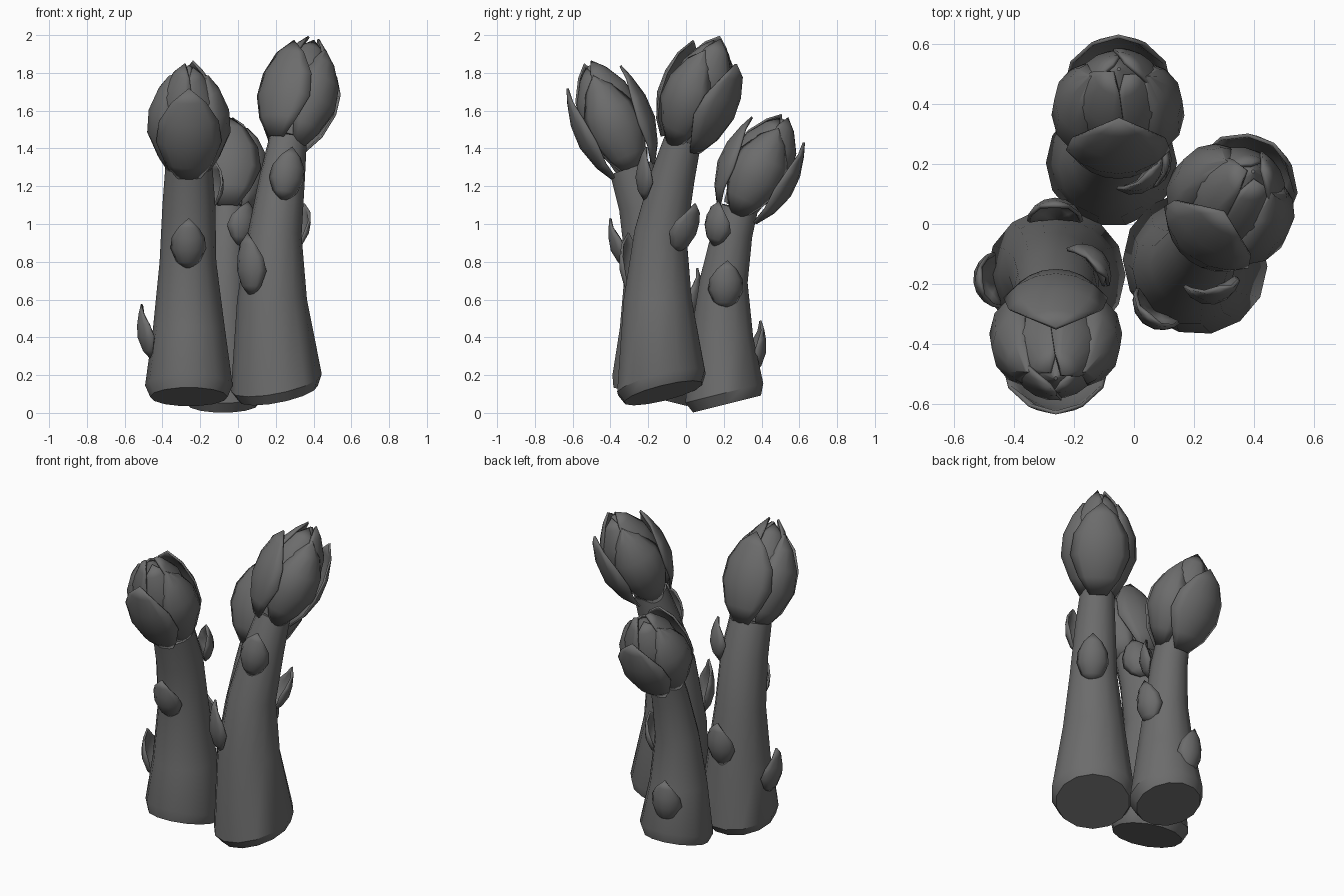
import bpy, bmesh, math
from mathutils import Vector

cube = bpy.data.objects.get("Cube")
if cube:
    bpy.data.objects.remove(cube, do_unlink=True)

grey = bpy.data.materials.new("dark grey")
grey.use_nodes = True
grey.diffuse_color = (0.15, 0.15, 0.15, 1)
grey.node_tree.nodes["Principled BSDF"].inputs["Base Color"].default_value = (0.15, 0.15, 0.15, 1)


def frame(axis, angle):
    """Outward, sideways and axial unit vectors for a heading in degrees."""
    a = Vector(axis).normalized()
    t = math.radians(angle)
    out = Vector((math.cos(t), math.sin(t), 0))
    out = (out - a * out.dot(a)).normalized()
    return out, a.cross(out), a


def finish(name, bm, sharp=35, thickness=0):
    bmesh.ops.remove_doubles(bm, verts=bm.verts, dist=0.0005)
    bmesh.ops.recalc_face_normals(bm, faces=bm.faces)
    mesh = bpy.data.meshes.new(name)
    bm.to_mesh(mesh)
    bm.free()
    mesh.materials.append(grey)
    ob = bpy.data.objects.new(name, mesh)
    bpy.context.collection.objects.link(ob)
    bpy.ops.object.select_all(action='DESELECT')
    ob.select_set(True)
    bpy.context.view_layer.objects.active = ob
    bpy.ops.object.shade_smooth_by_angle(angle=math.radians(sharp))
    if thickness:
        mod = ob.modifiers.new("Thickness", 'SOLIDIFY')
        mod.thickness = thickness
        mod.offset = 0


def skin(rows, closed):
    """Bridge rows of points into quads; closed rows become capped tubes."""
    bm = bmesh.new()
    grid = [[bm.verts.new(p) for p in row] for row in rows]
    n = len(rows[0])
    for lo, hi in zip(grid, grid[1:]):
        for i in range(n if closed else n - 1):
            j = (i + 1) % n
            bm.faces.new((lo[i], lo[j], hi[j], hi[i]))
    if closed:
        bm.faces.new(grid[0])
        bm.faces.new(grid[-1])
    return bm


def ring(centre, axis, radius, sides):
    out, side, _ = frame(axis, 0)
    angles = [math.tau * i / sides for i in range(sides)]
    return [centre + radius * (out * math.cos(t) + side * math.sin(t)) for t in angles]


def petal(name, origin, axis, angle, length, profile, tuck=0):
    """Cupped pointed leaf; profile rows are height share, radius, half angle.
    Tuck pulls the side edges in towards the axis."""
    out, side, up = frame(axis, angle)
    rows = []
    for v, r, half in profile:
        row = []
        for i in range(-3, 4):
            t = math.radians(half) * i / 3
            pull = r * (1 - tuck * (i / 3) ** 2)
            row.append(origin + up * v * length + pull * (out * math.cos(t) + side * math.sin(t)))
        rows.append(row)
    finish(name, skin(rows, False), 40, 0.012)


OPEN = [(0, .112, 26), (.18, .17, 44), (.42, .21, 54), (.65, .208, 48), (.86, .18, 29), (1, .152, 0)]
CLOSED = [(0, .1, 30), (.18, .16, 50), (.42, .215, 58), (.65, .207, 52), (.86, .157, 36), (1, .1, 0)]
INNER = [(0, .07, 40), (.25, .132, 55), (.5, .16, 56), (.72, .138, 55), (.9, .075, 50), (1, .025, 0)]
CORE = [(0, .095), (.2, .12), (.5, .14), (.75, .11), (.92, .05), (1, .006)]
BRACT = [(0, .02, 30), (.16, .062, 72), (.4, .09, 80), (.62, .092, 64), (.82, .084, 36), (1, .072, 0)]


def stem_at(path, z):
    for a, b in zip(path, path[1:]):
        if z <= b[2]:
            break
    t = (z - a[2]) / (b[2] - a[2])
    p = Vector(a).lerp(Vector(b), t)
    return p.xyz, p.w, Vector(b[:3]) - Vector(a[:3])


def spear(name, path, tilt, tip, turn, bracts):
    # Stem with a tilted cut base and a bevelled rim
    pts = [Vector(p[:3]) for p in path]
    rows = []
    for i, p in enumerate(pts):
        nxt, prv = pts[min(i + 1, len(pts) - 1)], pts[max(i - 1, 0)]
        axis = Vector(tilt) if i < 2 else nxt - prv
        rows.append(ring(p, axis, path[i][3], 14))
    finish(name + "_stem", skin(rows, True))

    # Bud core, two open and two closed outer petals, four inner petals
    base = pts[-1]
    axis = Vector(tip) - base
    length = axis.length
    up = axis.normalized()
    rows = [ring(base + up * v * length * 0.97, axis, r, 10) for v, r in CORE]
    finish(name + "_bud_core", skin(rows, True))
    for k in range(4):
        shape, tuck, share = (CLOSED, 0.2, 0.92) if k % 2 else (OPEN, 0, 0.91)
        petal(f"{name}_outer_petal_{k}", base - up * 0.03, axis, turn + 90 * k,
              length * share, shape, tuck)
        petal(f"{name}_inner_petal_{k}", base, axis, turn + 45 + 90 * k,
              length * (1 if k % 2 else 0.96), INNER)

    # Small scale leaves up the stem
    for k, (z, angle, size, lift) in enumerate(bracts):
        centre, radius, direction = stem_at(path, z)
        out, _, up = frame(direction, angle)
        origin = centre + out * (radius - 0.03 + lift) - up * size / 2
        petal(f"{name}_scale_leaf_{k}", origin, direction, angle, size, BRACT)


spear("front_right",
      [(-.26, -.19, .085, .205), (-.26, -.17, .145, .232), (-.26, -.165, .45, .19), (-.265, -.175, .8, .15),
       (-.26, -.22, 1.1, .14), (-.26, -.285, 1.3, .125)],
      (0, .25, 1), (-.26, -.52, 1.855), -90,
      [(.92, -90, .28, 0), (.43, 186, .29, .015), (.62, 90, .28, .02), (1.17, 45, .25, .015)])

spear("front_left",
      [(.212, -.12, .105, .215), (.203, -.13, .16, .245), (.18, -.15, .6, .185), (.195, -.135, .95, .142),
       (.235, -.07, 1.25, .12), (.265, -.015, 1.45, .1)],
      (-.2, -.25, 1), (.4, .18, 1.985), -126,
      [(.775, -130, .33, .015), (1.24, -80, .28, .01), (1.02, 48, .28, .015)])

spear("back",
      [(-.08, .217, .047, .19), (-.075, .203, .105, .218), (-.08, .19, .4, .17), (-.075, .2, .7, .13),
       (-.06, .245, .95, .11), (-.055, .283, 1.08, .1)],
      (0, -.25, 1), (-.05, .522, 1.57), -90,
      [(.34, 102, .28, -.01), (.68, 5, .26, 0), (.98, -48, .23, .005)])
